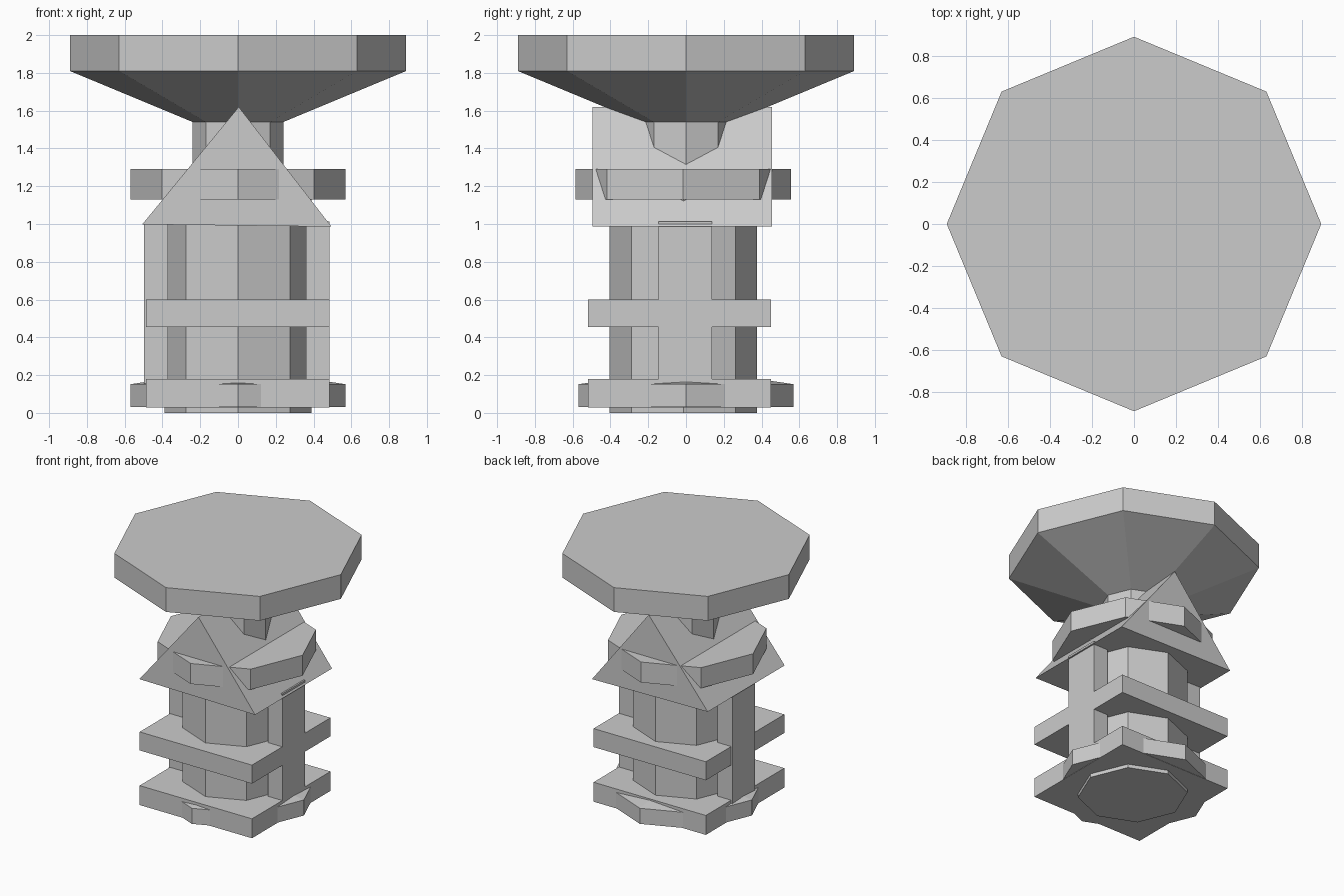
import bpy
import bmesh
from math import cos, sin, pi

if "Cube" in bpy.data.objects:
    bpy.data.objects.remove(bpy.data.objects["Cube"])


def finish(name, bm):
    bmesh.ops.recalc_face_normals(bm, faces=bm.faces)
    mesh = bpy.data.meshes.new(name)
    bm.to_mesh(mesh)
    bm.free()
    obj = bpy.data.objects.new(name, mesh)
    bpy.context.collection.objects.link(obj)
    return obj


def octagon(name, profile, cy=0.0):
    """Eight-sided solid from (radius, height) pairs, bottom to top."""
    bm = bmesh.new()
    rings = [[bm.verts.new((r * cos(i * pi / 4), cy + r * sin(i * pi / 4), z))
              for i in range(8)] for r, z in profile]
    for low, high in zip(rings, rings[1:]):
        for i in range(8):
            j = (i + 1) % 8
            bm.faces.new((low[i], low[j], high[j], high[i]))
    bm.faces.new(rings[0])
    bm.faces.new(rings[-1])
    return finish(name, bm)


def prism(name, outline, y0, y1):
    """Outline of (x, z) points extruded from y0 to y1."""
    bm = bmesh.new()
    face = bm.faces.new([bm.verts.new((x, y0, z)) for x, z in outline])
    out = bmesh.ops.extrude_face_region(bm, geom=[face])["geom"]
    verts = [v for v in out if isinstance(v, bmesh.types.BMVert)]
    bmesh.ops.translate(bm, verts=verts, vec=(0, y1 - y0, 0))
    return finish(name, bm)


def box(name, x0, x1, y0, y1, z0, z1):
    return prism(name, [(x0, z0), (x1, z0), (x1, z1), (x0, z1)], y0, y1)


# Octagonal column, collars, neck and flared top
octagon("column", [(0.39, 0.0), (0.39, 1.14)], -0.014)
octagon("base_ring", [(0.57, 0.03), (0.57, 0.152), (0.39, 0.178)])
octagon("upper_ring", [(0.57, 1.13), (0.57, 1.29)], -0.015)
octagon("neck", [(0.24, 1.28), (0.24, 1.55)])
octagon("bowl_top", [(0.24, 1.54), (0.89, 1.81), (0.89, 2.0)])

# Square slabs around the column
for name, z0, z1 in (("base_slab", 0.028, 0.18), ("middle_slab", 0.455, 0.6)):
    box(name, -0.487, 0.485, -0.52, 0.45, z0, z1)

# Side posts
box("left_post", -0.497, -0.37, -0.145, 0.137, 0.04, 1.008)
box("right_post", 0.36, 0.485, -0.145, 0.137, 0.04, 1.014)

# Gable roof, slightly tilted
prism("gable_roof", [(-0.507, 0.998), (0.495, 0.986), (0.004, 1.62)], -0.495, 0.455)
